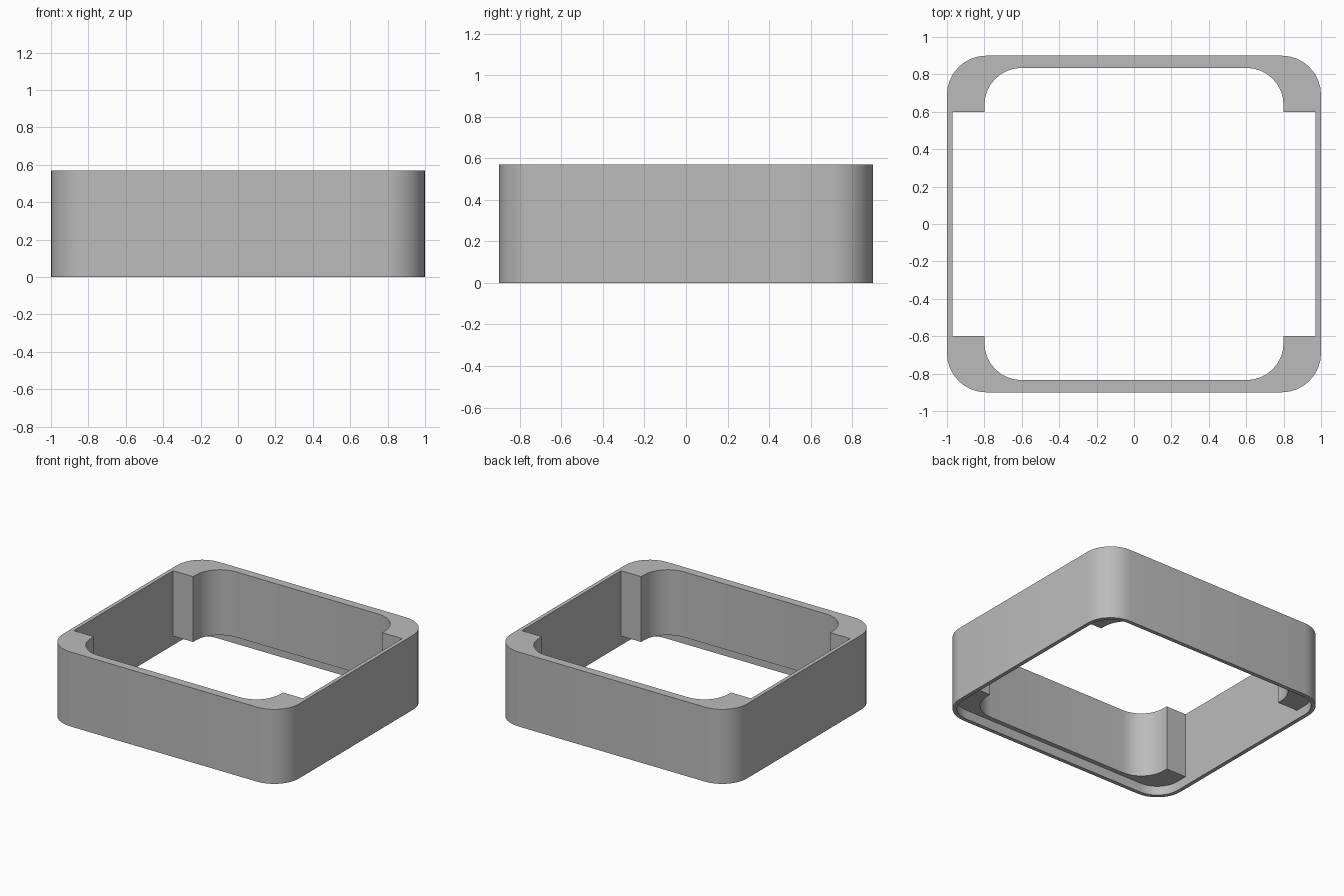
import bpy, bmesh
from math import pi, cos, sin

cube = bpy.data.objects.get("Cube")
if cube:
    bpy.data.objects.remove(cube, do_unlink=True)

HEIGHT, STEP = 0.57, 0.07

grey = bpy.data.materials.new("plain grey")
grey.use_nodes = True
GREY = (0.5, 0.5, 0.5, 1)
grey.diffuse_color = GREY
grey.node_tree.nodes["Principled BSDF"].inputs["Base Color"].default_value = GREY


def rounded(hx, hy, r, steps=8):
    """Counter-clockwise outline of a rounded rectangle."""
    pts = []
    for k, (sx, sy) in enumerate([(1, 1), (-1, 1), (-1, -1), (1, -1)]):
        for i in range(steps + 1):
            a = (k + i / steps) * pi / 2
            pts.append((sx * (hx - r) + r * cos(a), sy * (hy - r) + r * sin(a)))
    return pts


def prism(name, outline, z0, z1):
    bm = bmesh.new()
    low = [bm.verts.new((x, y, z0)) for x, y in outline]
    high = [bm.verts.new((x, y, z1)) for x, y in outline]
    bm.faces.new(low[::-1])
    bm.faces.new(high)
    n = len(low)
    for i in range(n):
        j = (i + 1) % n
        bm.faces.new((low[i], low[j], high[j], high[i]))
    mesh = bpy.data.meshes.new(name)
    bm.to_mesh(mesh)
    bm.free()
    mesh.materials.append(grey)
    obj = bpy.data.objects.new(name, mesh)
    bpy.context.collection.objects.link(obj)
    return obj


# Outer wall with rounded corners
frame = prism("frame", rounded(1, 0.9, 0.21), 0, HEIGHT)

# Central opening, widened into a notch on the left and right sides
opening = []
corners = rounded(0.8, 0.835, 0.2)
q = len(corners) // 4
notch = [(0.97, 0.6), (0.8, 0.6)]
opening += notch + corners[:2 * q]
opening += [(-x, y) for x, y in notch[::-1]]
opening += [(-x, -y) for x, y in notch] + corners[2 * q:]
opening += [(x, -y) for x, y in notch[::-1]]

# Opening and the shallow step under the frame are cut away
cutters = [prism("opening_cutter", opening, -0.1, HEIGHT + 0.1),
           prism("step_cutter", rounded(0.97, 0.87, 0.18), -0.2, STEP)]
for cutter in cutters:
    cutter.hide_render = True
    mod = frame.modifiers.new(cutter.name, "BOOLEAN")
    mod.operation = "DIFFERENCE"
    mod.solver = "EXACT"
    mod.object = cutter

bpy.ops.object.select_all(action="DESELECT")
frame.select_set(True)
bpy.context.view_layer.objects.active = frame
for cutter in cutters:
    bpy.ops.object.modifier_apply(modifier=cutter.name)
    bpy.data.objects.remove(cutter, do_unlink=True)
bpy.ops.object.shade_smooth_by_angle(angle=pi / 6)
